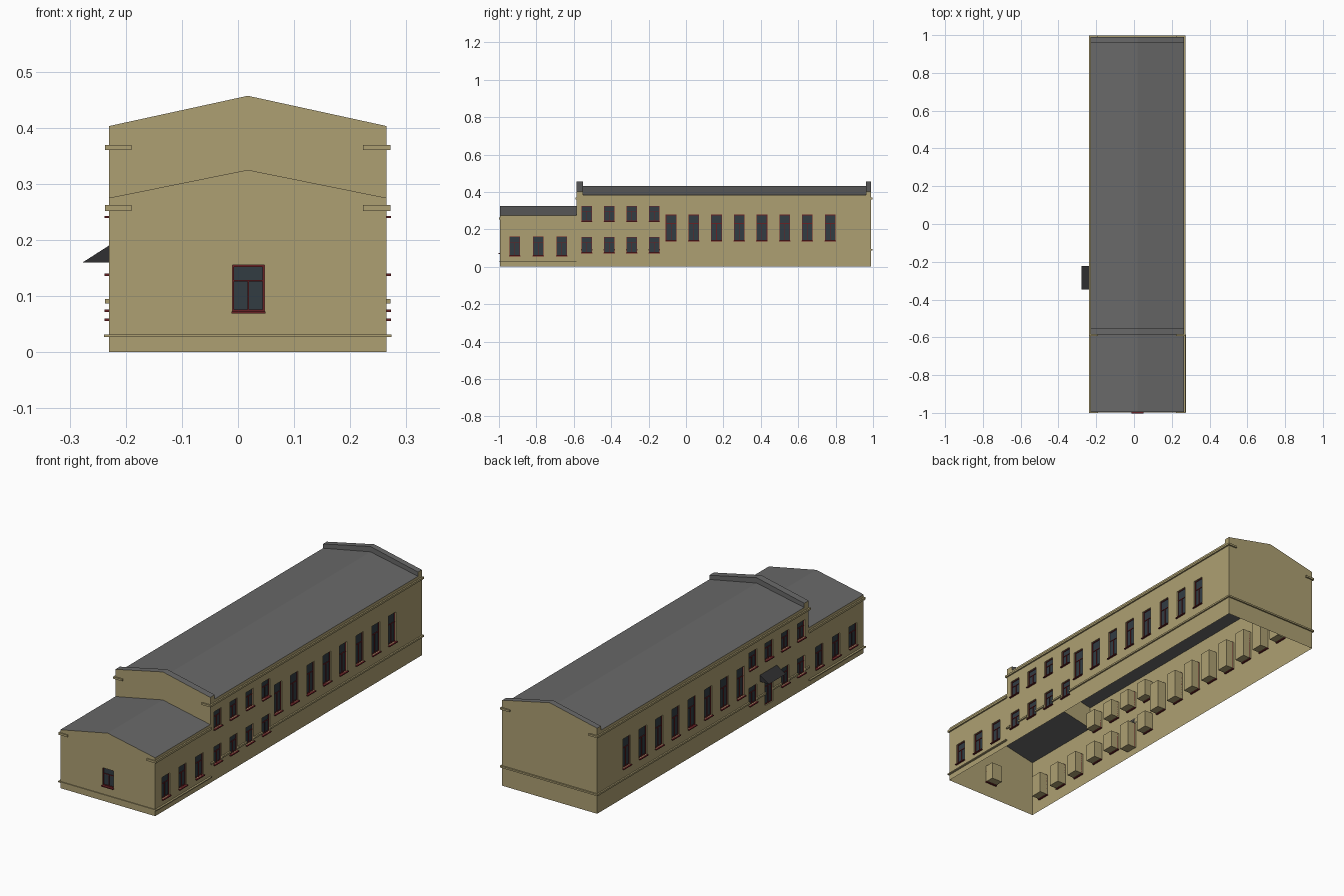
import bpy, bmesh

if "Cube" in bpy.data.objects:
    bpy.data.objects.remove(bpy.data.objects["Cube"])

X0, X1 = -0.23, 0.265
XM = (X0 + X1) / 2
Y0, YS, Y1 = -0.995, -0.585, 0.99          # front, step, back
LOW_E, LOW_R = 0.275, 0.325                # low roof eave / ridge
TALL_E, TALL_R = 0.383, 0.432              # tall roof eave / ridge
PAR_E, PAR_R = 0.403, 0.457                # parapet eave / ridge


def material(name, r, g, b):
    m = bpy.data.materials.new(name)
    m.diffuse_color = (r, g, b, 1)
    m.use_nodes = True
    m.node_tree.nodes["Principled BSDF"].inputs["Base Color"].default_value = m.diffuse_color
    return m


TAN = material("tan_plaster", 0.42, 0.35, 0.17)
GREY = material("grey_roofing", 0.14, 0.14, 0.14)
GLASS = material("dark_glass", 0.032, 0.045, 0.055)
RED = material("red_frames", 0.14, 0.015, 0.018)
DARK = material("dark_canopy", 0.03, 0.03, 0.032)

# wall-local (u, v, outward) to world
SIDES = {
    "right": (lambda u, v, d: (X1 + d, u, v), False),
    "left": (lambda u, v, d: (X0 - d, u, v), True),
    "front": (lambda u, v, d: (u, Y0 - d, v), False),
    "step": (lambda u, v, d: (u, YS - d, v), False),
    "back": (lambda u, v, d: (u, Y1 + d, v), True),
}


def face(bm, pts, flip=False, mat=0):
    f = bm.faces.new([bm.verts.new(p) for p in (pts[::-1] if flip else pts)])
    f.material_index = mat


def finish(bm, name, *mats):
    bmesh.ops.remove_doubles(bm, verts=bm.verts, dist=1e-5)
    me = bpy.data.meshes.new(name)
    bm.to_mesh(me)
    bm.free()
    for m in mats:
        me.materials.append(m)
    bpy.context.collection.objects.link(bpy.data.objects.new(name, me))


def box(bm, side, u0, u1, v0, v1, d0, d1, inner=True):
    """Box on a wall; inner=False leaves out the face against the wall."""
    f, flip = SIDES[side]
    p = lambda *uvd: [f(*q) for q in uvd]
    face(bm, p((u0, v0, d1), (u1, v0, d1), (u1, v1, d1), (u0, v1, d1)), flip)
    if inner:
        face(bm, p((u0, v0, d0), (u0, v1, d0), (u1, v1, d0), (u1, v0, d0)), flip)
    face(bm, p((u0, v0, d0), (u1, v0, d0), (u1, v0, d1), (u0, v0, d1)), flip)
    face(bm, p((u0, v1, d1), (u1, v1, d1), (u1, v1, d0), (u0, v1, d0)), flip)
    face(bm, p((u0, v0, d0), (u0, v0, d1), (u0, v1, d1), (u0, v1, d0)), flip)
    face(bm, p((u1, v0, d1), (u1, v0, d0), (u1, v1, d0), (u1, v1, d1)), flip)


def wall(bm, side, u0, u1, v0, v1, holes):
    """Wall sheet with rectangular openings, each lined by a deep niche."""
    f, flip = SIDES[side]
    hs = [h for h in holes if u0 < h[0] < u1]
    us = sorted({u0, u1, *(x for h in hs for x in h[:2])})
    vs = sorted({v0, v1, *(x for h in hs for x in h[2:])})
    for a, b in zip(us, us[1:]):
        for c, d in zip(vs, vs[1:]):
            m, n = (a + b) / 2, (c + d) / 2
            if not any(h[0] < m < h[1] and h[2] < n < h[3] for h in hs):
                face(bm, [f(*q) for q in ((a, c, 0), (b, c, 0), (b, d, 0), (a, d, 0))], flip)
    for a, b, c, d in hs:
        o = -0.045
        ring = [(a, c), (b, c), (b, d), (a, d)]
        face(bm, [f(u, v, o) for u, v in ring], flip)
        for i in range(4):
            p, q = ring[i], ring[(i + 1) % 4]
            face(bm, [f(*p, 0), f(*p, o), f(*q, o), f(*q, 0)], not flip)


# opening layout: centre, bottom, top
W = 0.0285
hall = [(-0.08 + 0.1215 * i, 0.14, 0.278) for i in range(8)]
low = [(c, 0.06, 0.163) for c in (-0.915, -0.79, -0.665)]
upper = [(c, 0.243, 0.324) for c in (-0.53, -0.41, -0.29, -0.17)]
lower = [(c, 0.076, 0.158) for c in (-0.53, -0.41, -0.29, -0.17)]
rect = lambda c, a, b: (c - W, c + W, a, b)
windows = {
    "right": [rect(*w) for w in hall + low + upper + lower],
    "left": [rect(*w) for w in hall + low + upper + lower if w != lower[2]],
    "front": [rect(0.0185, 0.073, 0.155)],
}
door = (-0.29 - W, -0.29 + W, 0.032, 0.158)
openings = {**windows, "left": windows["left"] + [door]}

# walls
bm = bmesh.new()
for s in ("left", "right"):
    wall(bm, s, Y0, YS, 0, LOW_E, openings[s])
    wall(bm, s, YS, Y1, 0, TALL_E, openings[s])
wall(bm, "front", X0, X1, 0, LOW_E, openings["front"])
face(bm, [(X0, Y0, LOW_E), (X1, Y0, LOW_E), (XM, Y0, LOW_R)])
wall(bm, "back", X0, X1, 0, TALL_E, [])
face(bm, [(X1, Y1, TALL_E), (X0, Y1, TALL_E), (XM, Y1, TALL_R)])
for a, b in ((X0, XM), (XM, X1)):
    za, zb = (LOW_E, LOW_R) if a == X0 else (LOW_R, LOW_E)
    ta, tb = (TALL_E, TALL_R) if a == X0 else (TALL_R, TALL_E)
    face(bm, [(a, YS, za), (b, YS, zb), (b, YS, tb), (a, YS, ta)])
finish(bm, "walls", TAN)

# gable roofs
for name, a, b, e, r in (("low_roof", Y0, YS, LOW_E, LOW_R), ("tall_roof", YS, Y1, TALL_E, TALL_R)):
    bm = bmesh.new()
    face(bm, [(X1, a, e), (X1, b, e), (XM, b, r), (XM, a, r)])
    face(bm, [(X0, a, e), (XM, a, r), (XM, b, r), (X0, b, e)])
    finish(bm, name, GREY)

# parapets: plaster outside and ends, roofing on top and inside
for name, a, b, front_out in (("front_parapet", YS, -0.552, True), ("back_parapet", 0.962, Y1, False)):
    bm = bmesh.new()
    for xa, xb, ea, eb, pa, pb in ((X0, XM, TALL_E, TALL_R, PAR_E, PAR_R),
                                   (XM, X1, TALL_R, TALL_E, PAR_R, PAR_E)):
        face(bm, [(xa, a, ea), (xb, a, eb), (xb, a, pb), (xa, a, pa)], False, 0 if front_out else 1)
        face(bm, [(xa, b, ea), (xb, b, eb), (xb, b, pb), (xa, b, pa)], True, 1 if front_out else 0)
        face(bm, [(xa, a, pa), (xb, a, pb), (xb, b, pb), (xa, b, pa)], False, 1)
    for x, flip in ((X1, False), (X0, True)):
        face(bm, [(x, a, TALL_E), (x, b, TALL_E), (x, b, PAR_E), (x, a, PAR_E)], flip)
    finish(bm, name, TAN, GREY)

# glazing, frames and sills
glass, frame, sill = bmesh.new(), bmesh.new(), bmesh.new()
T = 0.0015
for s, ws in openings.items():
    f, flip = SIDES[s]
    for a, b, c, d in ws:
        face(glass, [f(*q, -0.008) for q in ((a, c), (b, c), (b, d), (a, d))], flip)
        m, t = (a + b) / 2, c + (d - c) * 0.66
        bars = [(a, b, t - T, t + T), (m - T, m + T, c, t), (a, a + 2 * T, c, d),
                (b - 2 * T, b, c, d), (a, b, c, c + 2 * T), (a, b, d - 2 * T, d)]
        for bar in bars:
            box(frame, s, *bar, -0.008, -0.005, False)
        if (a, b, c, d) != door:
            box(sill, s, a - 0.002, b + 0.002, c - 0.004, c, -0.008, 0.008)
finish(glass, "window_glass", GLASS)
finish(frame, "window_frames", RED)
finish(sill, "window_sills", RED)

# string courses and cornices
bm = bmesh.new()
P = 0.007
for s in ("left", "right"):
    box(bm, s, Y0 - 0.004, YS, 0.027, 0.032, 0, 0.009)
    box(bm, s, Y0 - 0.004, YS, 0.252, 0.262, 0, P)
    box(bm, s, YS - 0.004, Y1 + P, 0.36, 0.369, 0, P)
    # lower course is broken by the ground floor openings
    cuts = sorted(rect(*w)[:2] for w in lower)
    edges = [YS] + [x for c in cuts for x in c] + [Y1 + P]
    for a, b in zip(edges[::2], edges[1::2]):
        if b - a > 0.001:
            box(bm, s, a, b, 0.087, 0.095, 0, P)
box(bm, "front", X0 - 0.009, X1 + 0.009, 0.027, 0.032, 0, 0.004)
box(bm, "back", X0 - P, X1 + P, 0.087, 0.095, 0, P)
for a, b in ((X0 - P, X0 + 0.04), (X1 - 0.042, X1 + P)):
    box(bm, "front", a, b, 0.252, 0.262, 0, 0.005)
    box(bm, "step", a, b, 0.36, 0.369, 0, P)
    box(bm, "back", a, b, 0.36, 0.369, 0, P)
finish(bm, "string_courses", TAN)

# wedge canopy over the side door
bm = bmesh.new()
prof = [(X0, 0.16), (X0, 0.19), (-0.277, 0.16)]
ca, cb = -0.347, -0.222
face(bm, [(x, ca, z) for x, z in prof], True)
face(bm, [(x, cb, z) for x, z in prof])
for i in range(3):
    (xa, za), (xb, zb) = prof[i], prof[(i + 1) % 3]
    face(bm, [(xa, ca, za), (xb, ca, zb), (xb, cb, zb), (xa, cb, za)])
bmesh.ops.remove_doubles(bm, verts=bm.verts, dist=1e-5)
bmesh.ops.recalc_face_normals(bm, faces=bm.faces)
finish(bm, "door_canopy", DARK)
